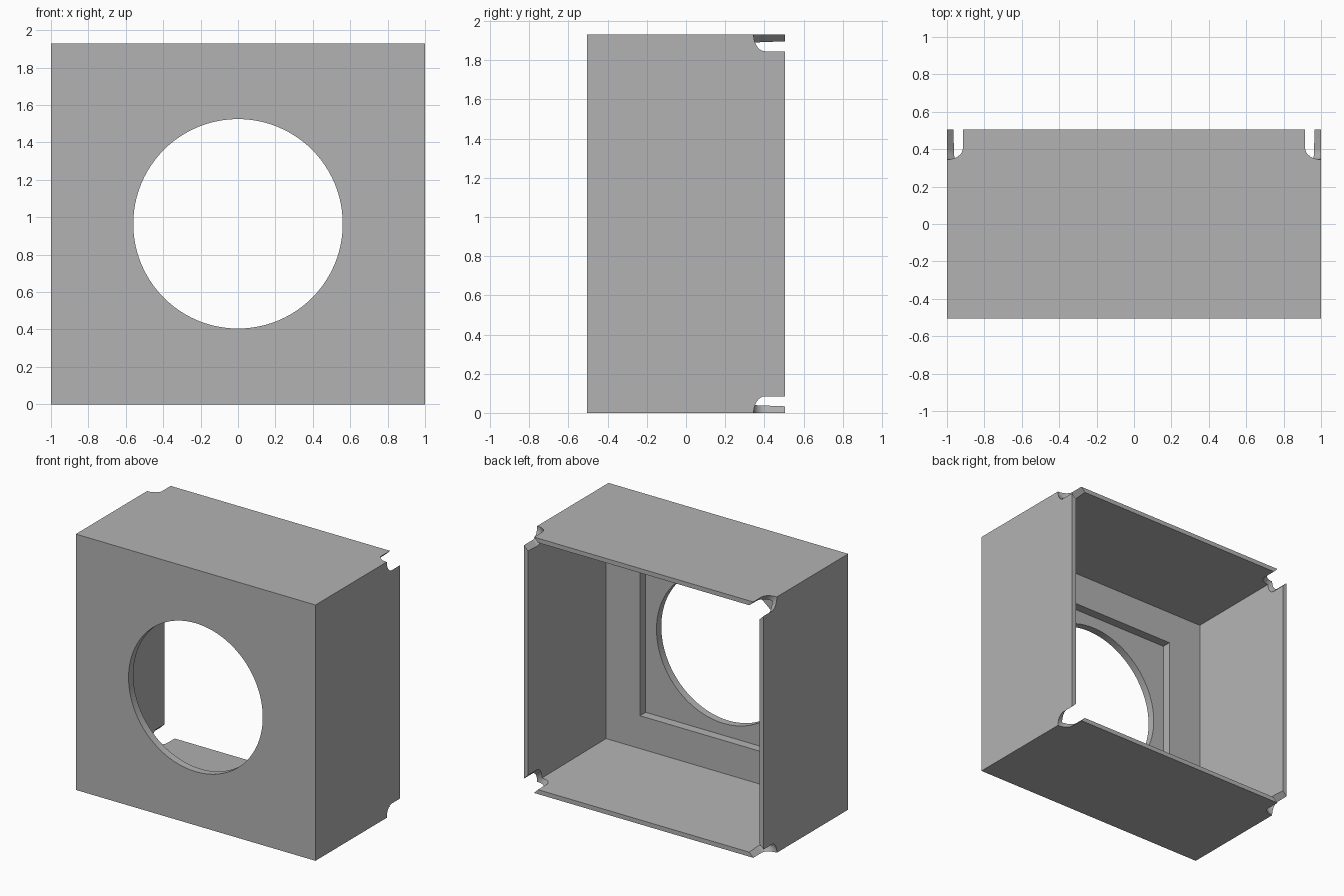
import bpy, bmesh, math
from mathutils import Vector

old = bpy.data.objects.get("Cube")
if old:
    bpy.data.objects.remove(old, do_unlink=True)

W, H, BACK = 1.0, 0.965, 0.505      # half width, half height, half depth
FLOOR, RECESS = -0.38, -0.448       # inner face and recessed face of the front plate

grey = bpy.data.materials.new("plain_grey")
grey.use_nodes = True
colour = (0.45, 0.45, 0.45, 1)
grey.diffuse_color = colour
grey.node_tree.nodes["Principled BSDF"].inputs["Base Color"].default_value = colour


def loft(name, start, end):
    """Closed solid between two matching loops of points."""
    bm = bmesh.new()
    a = [bm.verts.new(p) for p in start]
    b = [bm.verts.new(p) for p in end]
    bm.faces.new(a)
    bm.faces.new(b)
    for i in range(len(a)):
        j = (i + 1) % len(a)
        bm.faces.new((a[i], a[j], b[j], b[i]))
    bmesh.ops.recalc_face_normals(bm, faces=bm.faces)
    mesh = bpy.data.meshes.new(name)
    bm.to_mesh(mesh)
    bm.free()
    mesh.materials.append(grey)
    obj = bpy.data.objects.new(name, mesh)
    bpy.context.collection.objects.link(obj)
    return obj


def rect(hx, hz, y):
    return [Vector((sx * hx, y, H + sz * hz))
            for sx, sz in ((-1, -1), (1, -1), (1, 1), (-1, 1))]


def ring(r, y, n=96):
    return [Vector((r * math.cos(i * math.tau / n), y, H + r * math.sin(i * math.tau / n)))
            for i in range(n)]


def cut(target, cutter):
    cutter.hide_render = True
    mod = target.modifiers.new("cut", 'BOOLEAN')
    mod.operation = 'DIFFERENCE'
    mod.solver = 'EXACT'
    mod.object = cutter
    bpy.context.view_layer.objects.active = target
    bpy.ops.object.modifier_apply(modifier=mod.name)
    bpy.data.objects.remove(cutter, do_unlink=True)


# Outer block
housing = loft("box_housing", rect(W, H, -BACK), rect(W, H, BACK))

# Open cavity with slightly drafted walls
thick, thin = 0.067, 0.030
cut(housing, loft("cavity_cutter", rect(W - thick, H - thick, FLOOR),
                  rect(W - thin, H - thin, 0.6)))

# Square recess behind the front plate, then the round opening
cut(housing, loft("recess_cutter", rect(0.65, 0.65, RECESS), rect(0.65, 0.65, 0)))
cut(housing, loft("opening_cutter", ring(0.56, -0.7), ring(0.56, 0)))

# Round-ended diagonal slots at the four back corners
R, N = 0.06, 24
profile = [(R * math.cos(a), 0.405 - R * math.sin(a))
           for a in (math.pi * i / N for i in range(N + 1))]
profile += [(-R, 0.7), (R, 0.7)]
for sx in (-1, 1):
    for sz in (-1, 1):
        corner = Vector((sx * W, 0, H + sz * H))
        along = Vector((sx, 0, sz)).normalized()
        across = Vector((sx, 0, -sz)).normalized()
        base = [corner + across * p + Vector((0, y, 0)) for p, y in profile]
        cut(housing, loft("slot_cutter", [v - along * 0.3 for v in base],
                          [v + along * 0.3 for v in base]))

# Smooth the round openings, keep the box edges sharp
bpy.ops.object.select_all(action='DESELECT')
housing.select_set(True)
bpy.context.view_layer.objects.active = housing
bpy.ops.object.shade_smooth_by_angle(angle=math.radians(30))
